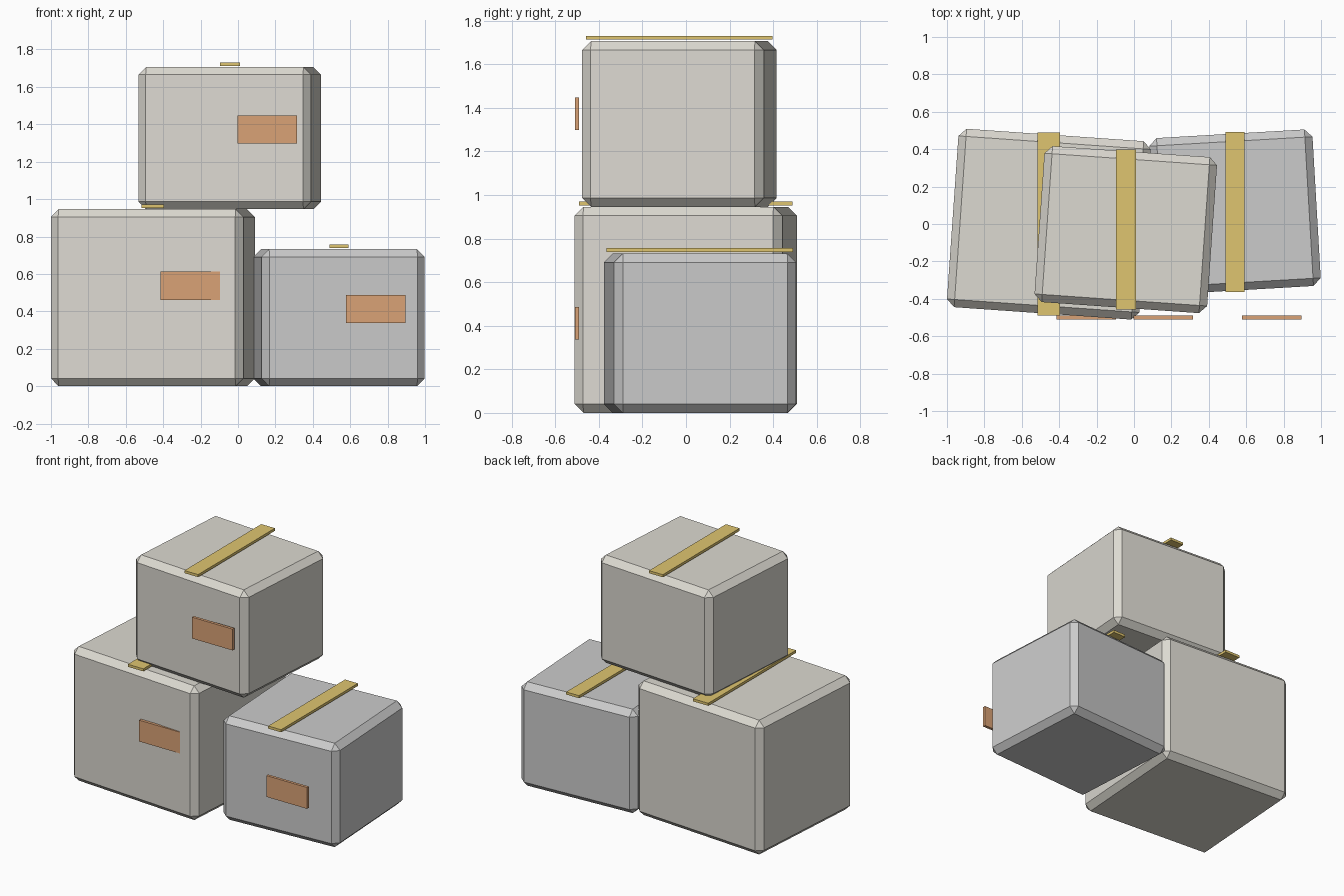
import bpy

if "Cube" in bpy.data.objects:
    bpy.data.objects.remove(bpy.data.objects["Cube"])


def material(name, rgb):
    m = bpy.data.materials.new(name)
    m.diffuse_color = (*rgb, 1)
    m.use_nodes = True
    m.node_tree.nodes["Principled BSDF"].inputs["Base Color"].default_value = m.diffuse_color
    return m


WARM = material("warm_card", (0.72, 0.70, 0.64))
GREY = material("grey_card", (0.60, 0.61, 0.60))
STRAP = material("strap_yellow", (0.74, 0.56, 0.16))
LABEL = material("label_orange", (0.70, 0.36, 0.18))


def block(name, centre, size, mat, turn=0.0, chamfer=0.0):
    bpy.ops.mesh.primitive_cube_add(size=1, location=centre, rotation=(0, 0, turn))
    ob = bpy.context.object
    ob.name = name
    ob.scale = size
    bpy.ops.object.transform_apply(location=False, rotation=False, scale=True)
    ob.data.materials.append(mat)
    if chamfer:
        bev = ob.modifiers.new("chamfer", 'BEVEL')
        bev.width = chamfer
        bev.segments = 1
        bev.limit_method = 'NONE'
    return ob


def crate(name, x, y, base, size, turn, mat, strap_width, strap_length, label_x, label_z):
    top = base + size[2]
    # chamfered, slightly turned box
    block(name + "_box", (x, y, base + size[2] / 2), size, mat, turn, 0.041)
    # straight strap just above the lid
    block(name + "_strap", (x, y, top + 0.016), (strap_width, strap_length, 0.018), STRAP)
    # label plate in front
    block(name + "_label", (label_x, -0.50, label_z), (0.317, 0.02, 0.15), LABEL)


crate("large", -0.455, -0.001, 0.0, (1.031, 0.956, 0.946), -0.07, WARM,
      0.12, 0.978, -0.255, 0.537)
crate("small", 0.54, 0.064, 0.0, (0.874, 0.838, 0.732), 0.058, GREY,
      0.10, 0.856, 0.737, 0.412)
crate("upper", -0.044, -0.03, 0.946, (0.925, 0.836, 0.76), -0.07, WARM,
      0.107, 0.856, 0.156, 1.373)
